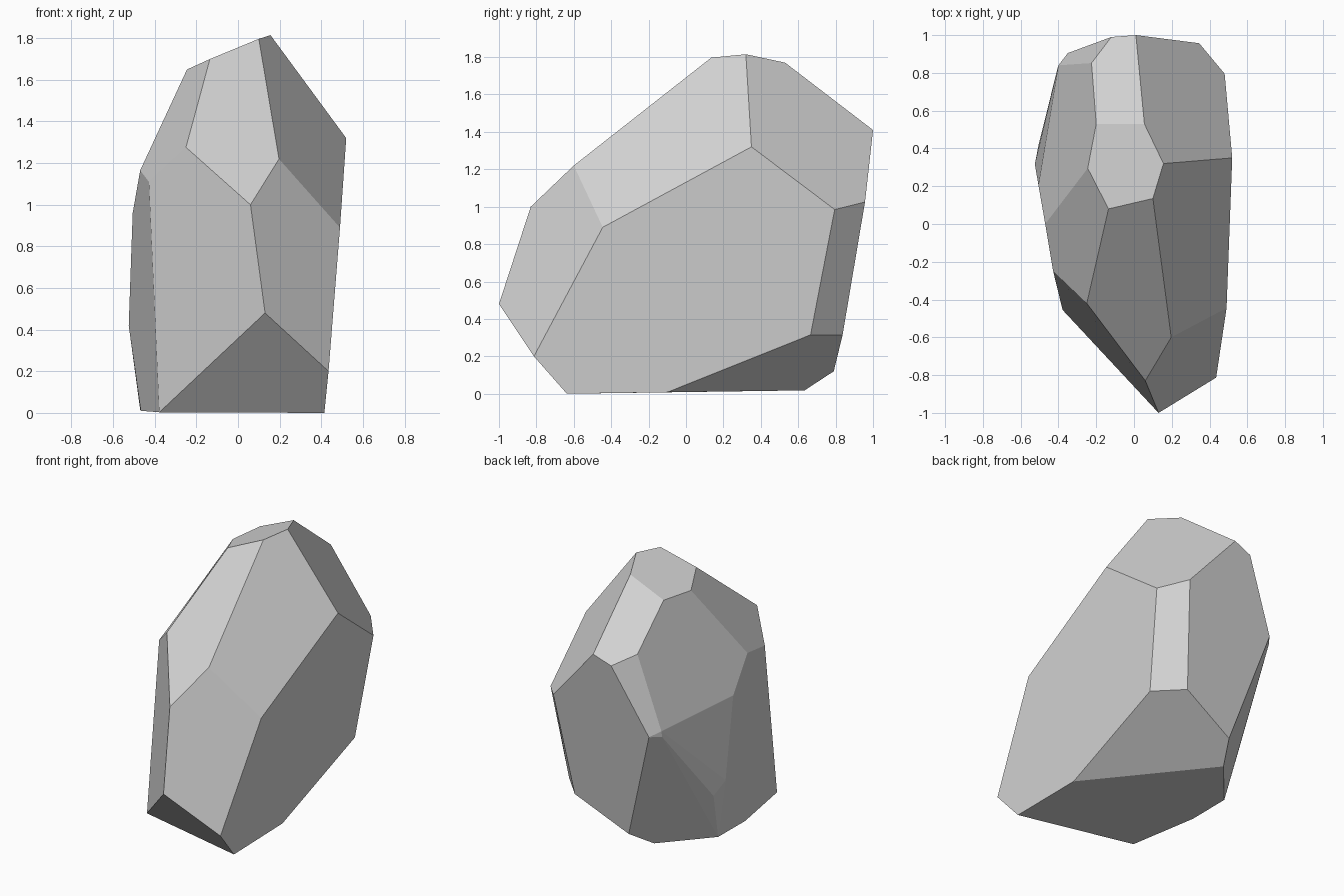
import bpy
import bmesh
import math

# Remove the default object
default_cube = bpy.data.objects.get("Cube")
if default_cube:
    bpy.data.objects.remove(default_cube, do_unlink=True)


def make_material(name, colour):
    """Plain single-colour material for viewport and render."""
    material = bpy.data.materials.new(name)
    material.diffuse_color = colour
    material.use_nodes = True
    for node in material.node_tree.nodes:
        if node.type == 'BSDF_PRINCIPLED':
            node.inputs["Base Color"].default_value = colour
            node.inputs["Roughness"].default_value = 0.9
    return material


def make_faceted_stone(name, corner_groups, material, merge_angle):
    """Wrap a convex skin round the corners, then join coplanar triangles."""
    bm = bmesh.new()
    for group in corner_groups:
        for corner in group:
            bm.verts.new(corner)
    hull = bmesh.ops.convex_hull(bm, input=bm.verts[:])
    loose = [v for v in bm.verts if not v.link_faces]
    bmesh.ops.delete(bm, geom=loose, context='VERTS')
    bmesh.ops.dissolve_limit(bm, angle_limit=merge_angle,
                             verts=bm.verts[:], edges=bm.edges[:])
    bmesh.ops.recalc_face_normals(bm, faces=bm.faces[:])

    mesh = bpy.data.meshes.new(name)
    bm.to_mesh(mesh)
    bm.free()
    mesh.materials.append(material)
    stone = bpy.data.objects.new(name, mesh)
    bpy.context.collection.objects.link(stone)
    return stone


# Crown: the sloping six-sided top facet
crown = [(.156, .32, 1.815), (.055, .53, 1.77), (-.2, .53, 1.66),
         (-.245, .295, 1.65), (-.135, .08, 1.70), (.1, .135, 1.797)]

# Front: the long slope and the blunt nose
front = [(-.25, -.42, 1.276), (.197, -.6, 1.22), (.06, -.83, 1.0),
         (.13, -1, .48), (-.428, -.25, 1.11)]

# Left: the broad flat flank
left = [(.52, .35, 1.32), (.49, -.445, .89), (.435, -.813, .2),
        (.48, .795, .985), (.428, .666, .315)]

# Back: the chiselled strip and the facets under it
back = [(.01, 1, 1.41), (.345, .957, 1.025), (-.12, .99, 1.36),
        (-.225, .852, 1.416), (-.35, .905, .895), (-.4, .84, .925),
        (-.402, .835, .885), (.265, .837, .313)]

# Right: the shallow ridge
right = [(-.47, 0, 1.165), (-.506, .206, .96),
         (-.525, .317, .42), (-.505, .42, .346)]

# Base: the almost level underside and its raised back edge
base = [(.415, -.637, 0), (-.378, -.455, .003), (-.467, .02, .01),
        (-.47, .32, .015), (-.2, .634, .018), (-.115, .79, .12),
        (.41, -.1, .008)]

stone_grey = make_material("stone grey", (0.65, 0.65, 0.65, 1.0))
make_faceted_stone("faceted_rock", [crown, front, left, back, right, base],
                   stone_grey, math.radians(3))
